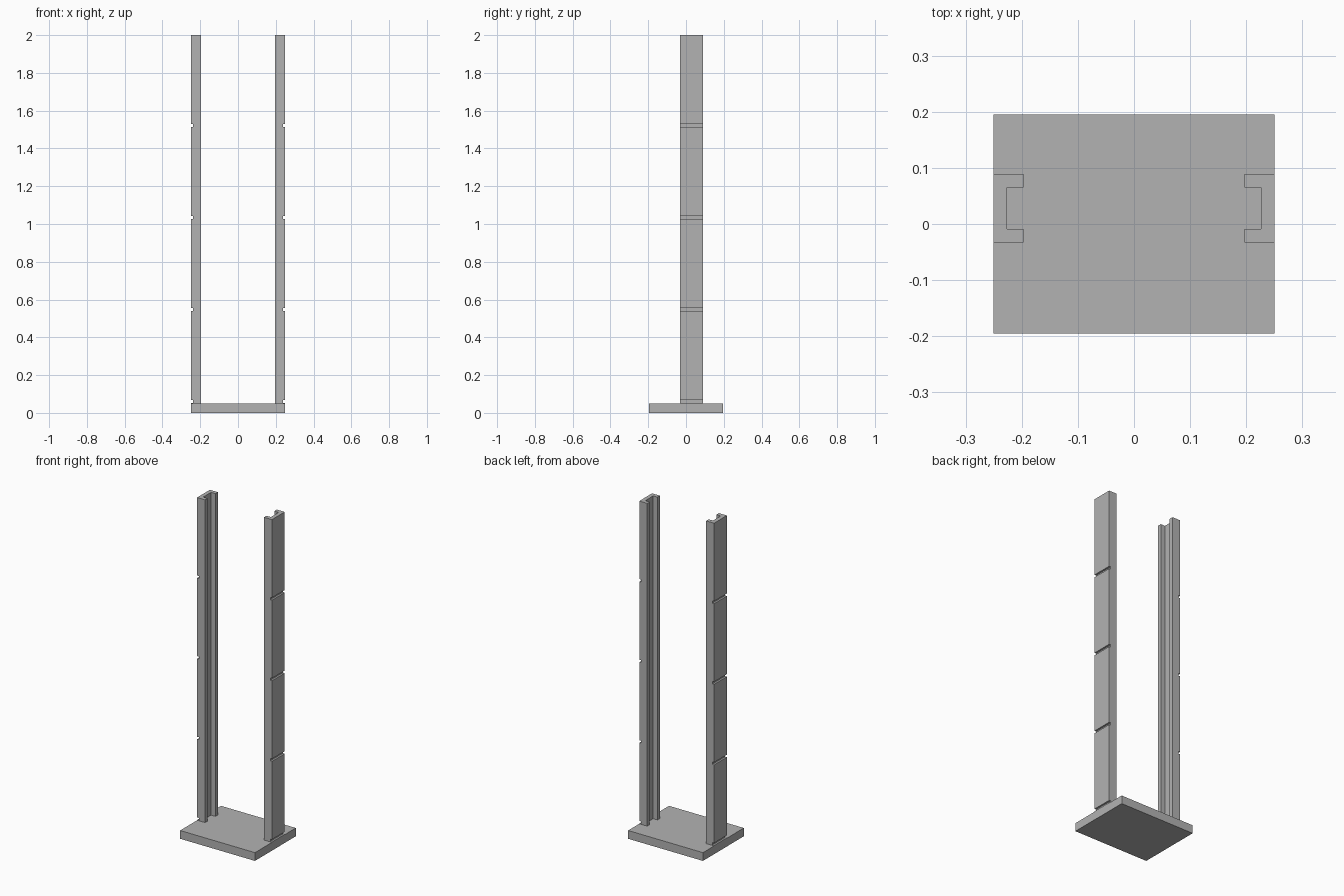
import bpy
import bmesh
from mathutils import Matrix, Vector

default = bpy.data.objects.get("Cube")
if default:
    bpy.data.objects.remove(default, do_unlink=True)

BASE_TOP = 0.05
HEIGHT = 2.0
HALF_WIDTH = 0.25

grey = bpy.data.materials.new("plain grey")
grey.use_nodes = True
colour = (0.45, 0.45, 0.45, 1)
grey.diffuse_color = colour
grey.node_tree.nodes["Principled BSDF"].inputs["Base Color"].default_value = colour


def add_object(name, bm):
    bmesh.ops.recalc_face_normals(bm, faces=bm.faces)
    mesh = bpy.data.meshes.new(name)
    bm.to_mesh(mesh)
    bm.free()
    mesh.materials.append(grey)
    obj = bpy.data.objects.new(name, mesh)
    bpy.context.collection.objects.link(obj)
    return obj


def add_box(bm, centre, size):
    matrix = Matrix.Translation(centre) @ Matrix.Diagonal((*size, 1))
    bmesh.ops.create_cube(bm, size=1, matrix=matrix)


# Base plate
bm = bmesh.new()
add_box(bm, (0, 0, BASE_TOP / 2), (2 * HALF_WIDTH, 0.39, BASE_TOP))
add_object("base_plate", bm)

# Shelf-style notches across the outer face of each post
NOTCH_HEIGHT, NOTCH_DEPTH = 0.015, 0.011
notches = [0.06 + 0.487 * i for i in range(4)]

# Channel posts, open towards each other
outer, lip, web = HALF_WIDTH, 0.197, 0.226
front, back, wall = -0.033, 0.089, 0.024
profile = [(outer, front), (outer, back), (lip, back), (lip, back - wall),
           (web, back - wall), (web, front + wall), (lip, front + wall), (lip, front)]

for side, name in ((1, "left"), (-1, "right")):
    bm = bmesh.new()
    face = bm.faces.new([bm.verts.new((side * x, y, BASE_TOP)) for x, y in profile])
    grown = bmesh.ops.extrude_face_region(bm, geom=[face])
    top = [v for v in grown["geom"] if isinstance(v, bmesh.types.BMVert)]
    bmesh.ops.translate(bm, verts=top, vec=Vector((0, 0, HEIGHT - BASE_TOP)))
    post = add_object(name + "_channel_post", bm)

    # Notch cutter
    bm = bmesh.new()
    for z in notches:
        add_box(bm, (side * outer, (front + back) / 2, z),
                (2 * NOTCH_DEPTH, 0.2, NOTCH_HEIGHT))
    cutter = add_object(name + "_notch_cutter", bm)
    cut = post.modifiers.new("notches", 'BOOLEAN')
    cut.operation = 'DIFFERENCE'
    cut.solver = 'EXACT'
    cut.object = cutter

    # Bake the cut and drop the cutter
    bpy.context.view_layer.update()
    graph = bpy.context.evaluated_depsgraph_get()
    baked = bpy.data.meshes.new_from_object(post.evaluated_get(graph))
    post.modifiers.clear()
    post.data = baked
    bpy.data.objects.remove(cutter, do_unlink=True)
